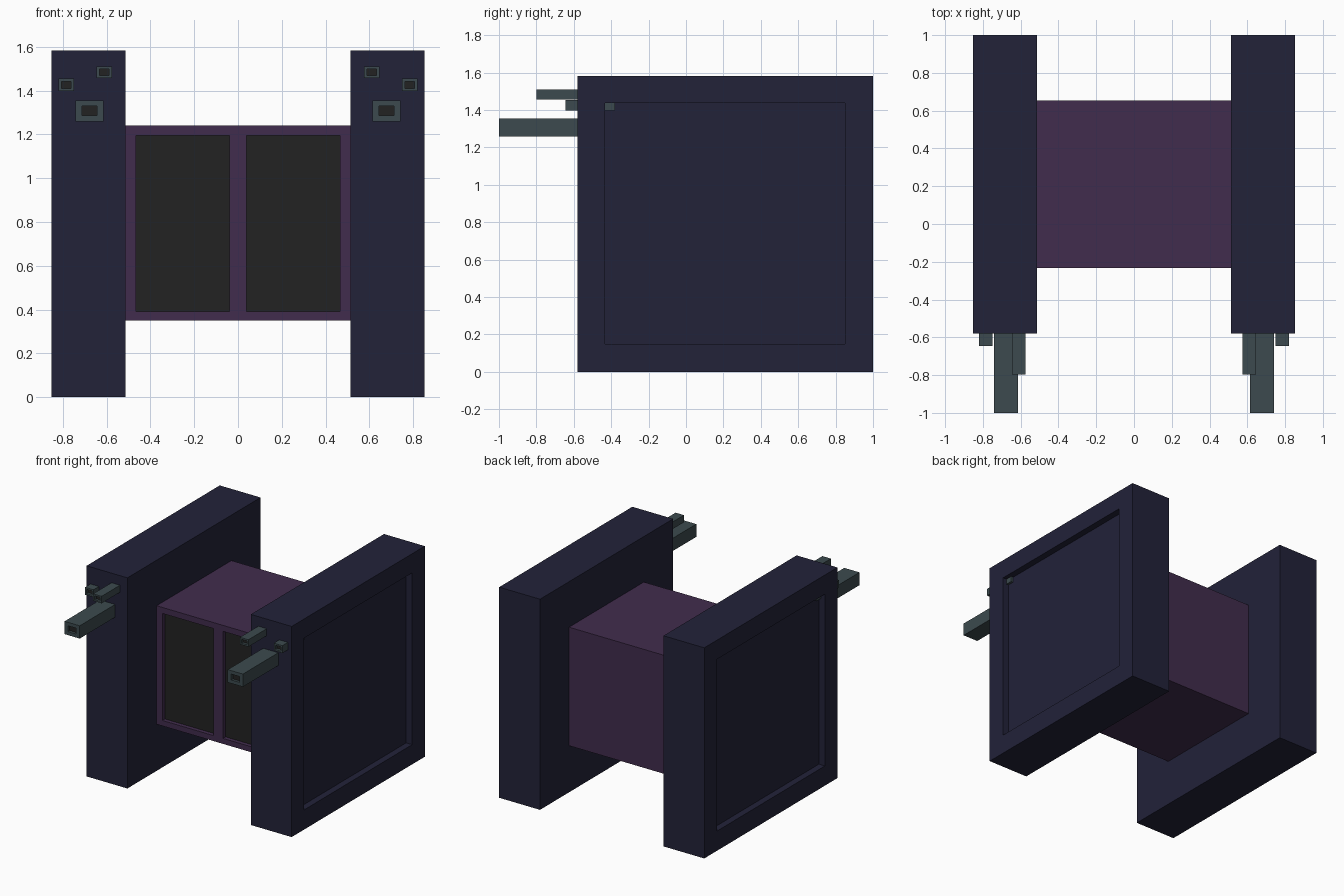
import bpy, bmesh
from mathutils import Vector

if "Cube" in bpy.data.objects:
    bpy.data.objects.remove(bpy.data.objects["Cube"])


def material(name, hex_code):
    def lin(c):
        return c / 12.92 if c <= 0.04045 else ((c + 0.055) / 1.055) ** 2.4
    m = bpy.data.materials.new(name)
    rgb = [lin(int(hex_code[i:i + 2], 16) / 255) for i in (0, 2, 4)]
    m.diffuse_color = (*rgb, 1)
    m.use_nodes = True
    m.node_tree.nodes["Principled BSDF"].inputs["Base Color"].default_value = m.diffuse_color
    return m


NAVY = material("navy panel", "222239")
PURPLE = material("purple hull", "412C4D")
STEEL = material("steel barrel", "3C4A4E")
BLACK = material("dark glass", "222222")


def pocket_box(name, lo, hi, normal, p_lo, p_hi, depth, mats, open_center=False):
    """Box with one rectangular pocket sunk into the face pointing along normal,
    mirrored across x = 0."""
    lo, hi, n = Vector(lo), Vector(hi), Vector(normal)
    axis = max(range(3), key=lambda i: abs(n[i]))
    others = [i for i in range(3) if i != axis]
    bm = bmesh.new()
    bmesh.ops.create_cube(bm, size=1)
    for v in bm.verts:
        v.co = Vector([hi[i] if v.co[i] > 0 else lo[i] for i in range(3)])
    bm.normal_update()
    face = max(bm.faces, key=lambda f: f.normal.dot(n))
    bmesh.ops.inset_individual(bm, faces=[face], thickness=0.005)
    # move the inset outline to the pocket rectangle
    center = (lo + hi) / 2
    for v in face.verts:
        for k, i in enumerate(others):
            v.co[i] = p_hi[k] if v.co[i] > center[i] else p_lo[k]
    # sink the pocket floor
    floor = bmesh.ops.extrude_discrete_faces(bm, faces=[face])["faces"][0]
    for v in floor.verts:
        v.co -= n * depth
    floor.material_index = len(mats) - 1
    if open_center:  # drop the face on the mirror plane
        bm.normal_update()
        inner = [f for f in bm.faces if all(abs(v.co.x) < 1e-5 for v in f.verts)]
        bmesh.ops.delete(bm, geom=inner, context="FACES")
    mesh = bpy.data.meshes.new(name)
    bm.to_mesh(mesh)
    bm.free()
    for m in mats:
        mesh.materials.append(m)
    obj = bpy.data.objects.new(name, mesh)
    bpy.context.collection.objects.link(obj)
    mod = obj.modifiers.new("mirror", "MIRROR")
    mod.use_axis[0] = True
    mod.use_clip = True
    return obj


# Side panels with a shallow recess on the outer face
pocket_box("side_panels", (0.513, -0.58, 0), (0.852, 1.0, 1.582), (1, 0, 0),
           (-0.432, 0.148), (0.85, 1.438), 0.05, [NAVY])

# Central hull with two sunken front windows
pocket_box("hull", (0, -0.233, 0.35), (0.52, 0.655, 1.24), (0, -1, 0),
           (0.039, 0.391), (0.466, 1.195), 0.03, [PURPLE, BLACK], True)

# Square barrels: name, x range, z range, front y, back y, wall thickness x, z
barrels = [
    ("main_barrels", 0.615, 0.741, 1.259, 1.355, -1.0, -0.45, 0.029, 0.026),
    ("upper_barrels", 0.575, 0.645, 1.457, 1.51, -0.798, -0.45, 0.013, 0.012),
    ("outer_barrels", 0.749, 0.82, 1.398, 1.454, -0.645, -0.38, 0.013, 0.012),
]
for name, x0, x1, z0, z1, y0, y1, tx, tz in barrels:
    pocket_box(name, (x0, y0, z0), (x1, y1, z1), (0, -1, 0),
               (x0 + tx, z0 + tz), (x1 - tx, z1 - tz), 0.02, [STEEL, BLACK])
